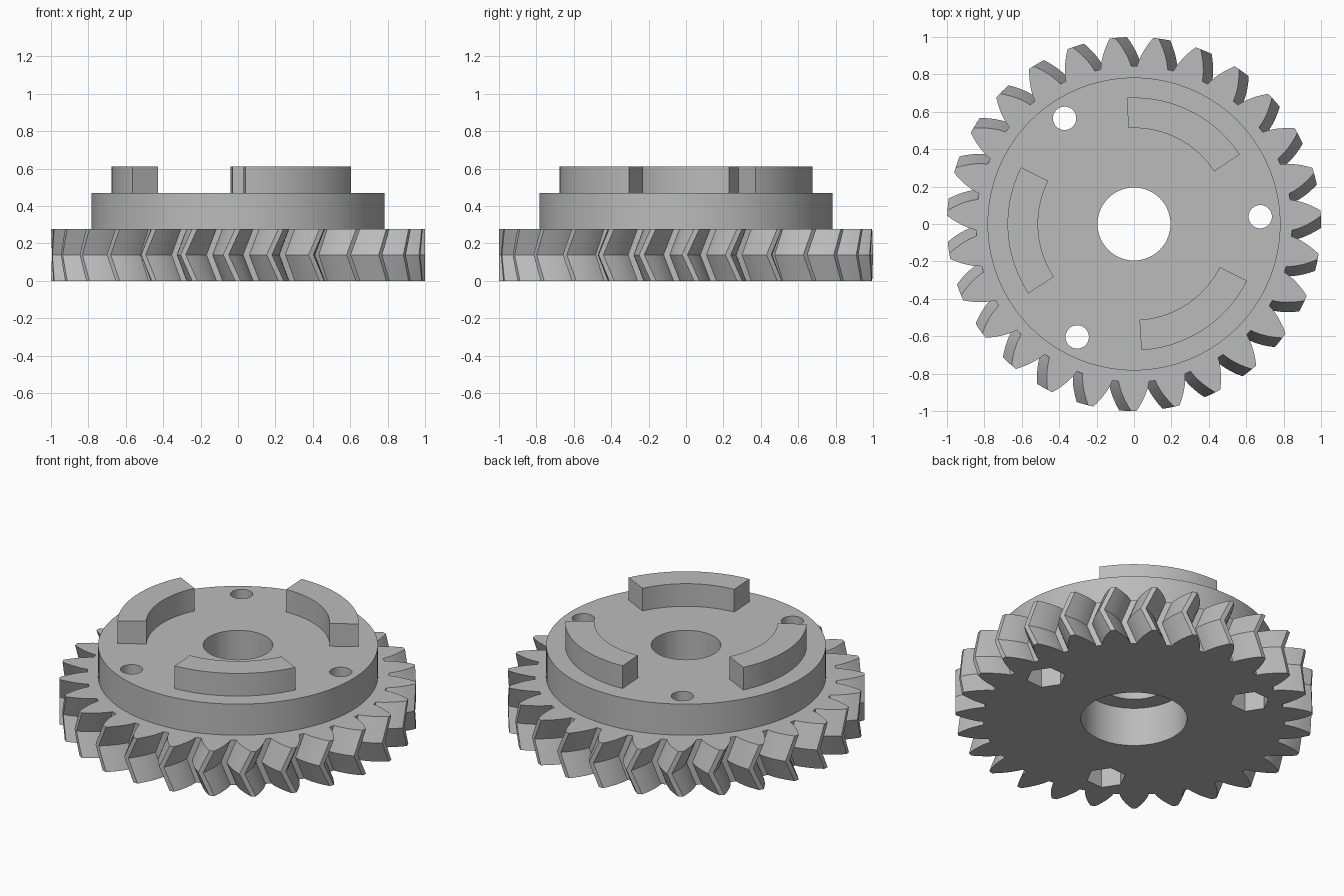
import bpy, bmesh
from math import sin, cos, tan, acos, pi, radians

cube = bpy.data.objects.get("Cube")
if cube:
    bpy.data.objects.remove(cube)

TEETH = 27
PHASE = radians(3.3)
TWIST = 0.064
RIM_TOP, HUB_TOP, TAB_TOP = 0.278, 0.47, 0.61
ROOT_R, PITCH_R, TIP_R = 0.845, 0.931, 1.0
BASE_R = PITCH_R * cos(radians(28))

grey = bpy.data.materials.new("plain_grey")
grey.use_nodes = True
grey.diffuse_color = (0.5, 0.5, 0.5, 1)
grey.node_tree.nodes["Principled BSDF"].inputs["Base Color"].default_value = grey.diffuse_color


def polar(r, a):
    return (r * cos(a), r * sin(a))


def loft(name, outline, levels):
    """Stack a closed outline at (height, rotation) levels and cap both ends."""
    bm = bmesh.new()
    rings = []
    for z, turn in levels:
        c, s = cos(turn), sin(turn)
        rings.append([bm.verts.new((x * c - y * s, x * s + y * c, z)) for x, y in outline])
    n = len(outline)
    for low, high in zip(rings, rings[1:]):
        for i in range(n):
            j = (i + 1) % n
            bm.faces.new((low[i], low[j], high[j], high[i]))
    bm.faces.new(rings[0][::-1])
    bm.faces.new(rings[-1])
    mesh = bpy.data.meshes.new(name)
    bm.to_mesh(mesh)
    bm.free()
    mesh.materials.append(grey)
    obj = bpy.data.objects.new(name, mesh)
    bpy.context.collection.objects.link(obj)
    return obj


def prism(name, r, sides, z0, z1, centre=(0, 0), turn=0.0):
    ring = [polar(r, turn + 2 * pi * i / sides) for i in range(sides)]
    return loft(name, [(x + centre[0], y + centre[1]) for x, y in ring], [(z0, 0), (z1, 0)])


def involute(r):
    a = acos(min(1, BASE_R / r))
    return tan(a) - a


def half_tooth(r):
    return pi / (2 * TEETH) + involute(PITCH_R) - involute(r)


# Toothed rim with V-shaped teeth
radii = [ROOT_R + (TIP_R - ROOT_R) * i / 6 for i in range(7)]
flanks = [(r, -half_tooth(r)) for r in radii] + [(r, half_tooth(r)) for r in radii[::-1]]
outline = [polar(r, PHASE + 2 * pi * t / TEETH + a) for t in range(TEETH) for r, a in flanks]
steps = [i / 6 for i in range(7)]
rim = loft("gear_rim", outline,
           [(RIM_TOP * s, -TWIST * (1 - abs(2 * s - 1))) for s in steps])

# Raised round hub
hub = prism("hub_disc", 0.783, 120, RIM_TOP, HUB_TOP)

# Cutters: stepped bore, bolt holes and hexagonal nut pockets
cutters = [prism("shaft_bore", 0.195, 72, -0.1, 0.7),
           prism("bearing_seat", 0.297, 72, -0.1, 0.24)]
for k in range(3):
    a = PHASE + k * 2 * pi / 3
    spot = polar(0.676, a)
    cutters.append(prism("bolt_hole", 0.0625, 32, -0.1, 0.7, spot))
    cutters.append(prism("nut_pocket", 0.111, 6, -0.1, 0.2, spot, a))

for body in (rim, hub):
    bpy.context.view_layer.objects.active = body
    for cutter in cutters:
        if body is hub and cutter.name.startswith(("bearing", "nut")):
            continue
        mod = body.modifiers.new("cut", "BOOLEAN")
        mod.operation = "DIFFERENCE"
        mod.solver = "EXACT"
        mod.object = cutter
        bpy.ops.object.modifier_apply(modifier=mod.name)
for cutter in cutters:
    bpy.data.objects.remove(cutter)

# Three curved drive tabs on the hub
parts = [rim, hub]
arc = [radians(-30 + 60 * i / 24) for i in range(25)]
for k in range(3):
    mid = PHASE + pi / 3 + k * 2 * pi / 3
    shape = [polar(0.676, mid + a) for a in arc] + [polar(0.513, mid + a) for a in arc[::-1]]
    parts.append(loft(f"drive_tab_{k + 1}", shape, [(HUB_TOP, 0), (TAB_TOP, 0)]))

# Smooth curved walls, keep crisp edges
bpy.ops.object.select_all(action="DESELECT")
for part in parts:
    part.select_set(True)
bpy.context.view_layer.objects.active = rim
bpy.ops.object.shade_smooth_by_angle(angle=radians(30))
